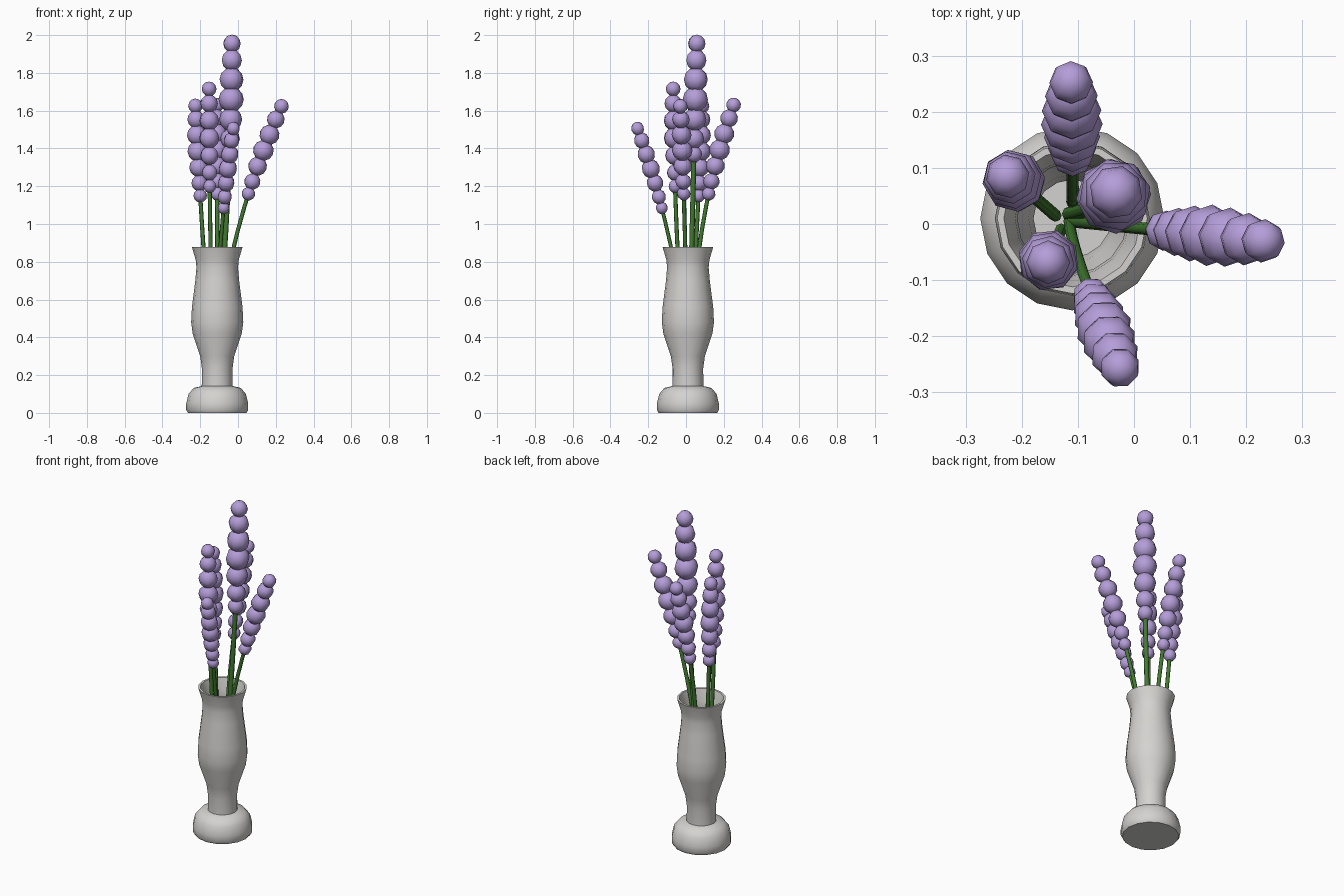
import bpy, bmesh, math
from mathutils import Vector, Matrix

if "Cube" in bpy.data.objects:
    bpy.data.objects.remove(bpy.data.objects["Cube"])


def material(name, rgb):
    m = bpy.data.materials.new(name)
    m.diffuse_color = (*rgb, 1)
    m.use_nodes = True
    m.node_tree.nodes["Principled BSDF"].inputs["Base Color"].default_value = m.diffuse_color
    return m


CERAMIC = material("pale grey ceramic", (0.66, 0.65, 0.63))
GREEN = material("stem green", (0.055, 0.20, 0.03))
PURPLE = material("lavender purple", (0.46, 0.34, 0.69))


def finish(bm, name, mat, angle):
    bmesh.ops.recalc_face_normals(bm, faces=bm.faces)
    mesh = bpy.data.meshes.new(name)
    bm.to_mesh(mesh)
    bm.free()
    mesh.materials.append(mat)
    ob = bpy.data.objects.new(name, mesh)
    bpy.context.collection.objects.link(ob)
    bpy.ops.object.select_all(action='DESELECT')
    bpy.context.view_layer.objects.active = ob
    ob.select_set(True)
    bpy.ops.object.shade_smooth_by_angle(angle=math.radians(angle))
    return ob


def tube(bm, rings):
    """Skin a list of vertex rings and cap both ends."""
    for a, b in zip(rings, rings[1:]):
        n = len(a)
        for i in range(n):
            bm.faces.new((a[i], a[(i + 1) % n], b[(i + 1) % n], b[i]))
    bm.faces.new(rings[0])
    bm.faces.new(rings[-1])


def ring(bm, centre, r, n, turn=0.0):
    return [bm.verts.new((centre[0] + r * math.cos(math.tau * i / n + turn),
                          centre[1] + r * math.sin(math.tau * i / n + turn),
                          centre[2])) for i in range(n)]


# Vase: outer wall up, over the rim, inner wall down to the floor
PROFILE = [(0.155, 0.0), (0.164, 0.015), (0.164, 0.05), (0.152, 0.10),
           (0.125, 0.132), (0.082, 0.142), (0.081, 0.235), (0.090, 0.30),
           (0.130, 0.42), (0.138, 0.48), (0.134, 0.56), (0.116, 0.70),
           (0.110, 0.77), (0.114, 0.81), (0.134, 0.878),
           (0.122, 0.878), (0.102, 0.81), (0.098, 0.77), (0.104, 0.70),
           (0.122, 0.56), (0.126, 0.48), (0.118, 0.42), (0.078, 0.30),
           (0.069, 0.235), (0.069, 0.155)]
bm = bmesh.new()
tube(bm, [ring(bm, (-0.11, 0.01, z), r, 16) for r, z in PROFILE])
finish(bm, "vase", CERAMIC, 40)

# Flowers: stem foot, lowest bud, top bud, bud scale
FLOWERS = [
    ((-0.115, 0.018, 0.3), (-0.045, 0.042, 1.37), (-0.032, 0.057, 1.955), 1.22),
    ((-0.11, 0.04, 0.3), (-0.11, 0.12, 1.16), (-0.112, 0.252, 1.63), 1.0),
    ((-0.14, 0.015, 0.3), (-0.20, 0.066, 1.15), (-0.225, 0.085, 1.625), 1.0),
    ((-0.13, -0.01, 0.3), (-0.150, -0.058, 1.20), (-0.153, -0.068, 1.715), 1.0),
    ((-0.115, 0.005, 0.3), (-0.076, -0.128, 1.085), (-0.025, -0.256, 1.505), 0.92),
    ((-0.115, 0.005, 0.3), (0.055, -0.012, 1.16), (0.230, -0.030, 1.623), 1.0),
]
BUDS = [(0, .039), (.15, .047), (.325, .053), (.505, .055),
        (.685, .050), (.86, .043), (1, .036)]


def on_stem(p, q, s, z):
    """Parabola through the three points, as a function of height."""
    p, q, s = Vector(p), Vector(q), Vector(s)
    d1 = (q - p) / (q.z - p.z)
    d2 = ((s - q) / (s.z - q.z) - d1) / (s.z - p.z)
    return p + d1 * (z - p.z) + d2 * (z - p.z) * (z - q.z)


for k, (foot, low, top, scale) in enumerate(FLOWERS, 1):
    # Curved stem
    bm = bmesh.new()
    steps = 10
    tube(bm, [ring(bm, on_stem(foot, low, top, foot[2] + (top[2] - foot[2]) * i / steps),
                   0.011 * scale, 8) for i in range(steps + 1)])
    finish(bm, f"stem_{k}", GREEN, 60)

    # Stacked buds, tilted along the stem
    bm = bmesh.new()
    for f, r in BUDS:
        z = top[2] + (low[2] - top[2]) * f
        c = on_stem(foot, low, top, z)
        along = on_stem(foot, low, top, z + 0.01) - c
        tilt = along.to_track_quat('Z', 'Y').to_matrix().to_4x4()
        bmesh.ops.create_uvsphere(bm, u_segments=8, v_segments=6, radius=r * scale,
                                  matrix=Matrix.Translation(c) @ tilt)
    finish(bm, f"flower_spike_{k}", PURPLE, 60)
